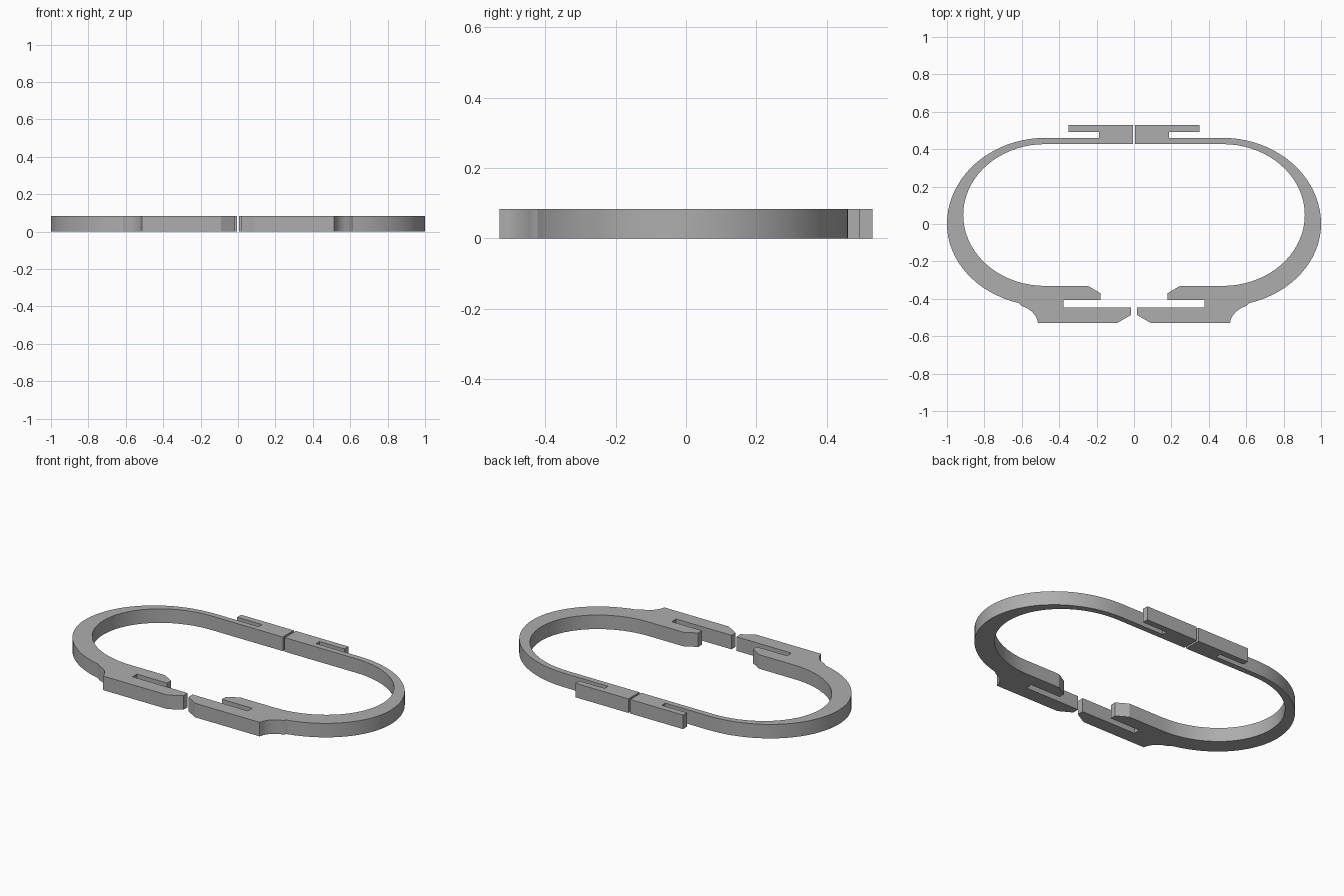
import bpy, bmesh, math

old = bpy.data.objects.get("Cube")
if old:
    bpy.data.objects.remove(old)

HEIGHT = 0.083

grey = bpy.data.materials.new("plain grey")
grey.use_nodes = True
color = (0.42, 0.42, 0.42, 1)
grey.diffuse_color = color
grey.node_tree.nodes["Principled BSDF"].inputs["Base Color"].default_value = color


def arc(cx, cy, rx, ry, start, end, steps):
    """Points along an elliptical arc, angles in degrees."""
    points = []
    for i in range(steps + 1):
        a = math.radians(start + (end - start) * i / steps)
        points.append((cx + rx * math.cos(a), cy + ry * math.sin(a)))
    return points


def half_outline():
    # back clip: flat joint face, hooked tab and slot
    back_clip = [(0.006, 0.427), (0.006, 0.53), (0.351, 0.53),
                 (0.351, 0.493), (0.187, 0.493), (0.187, 0.461)]
    # outer side of the bow, then the concave fillet into the front clip
    outer = arc(0.47, 0, 0.53, 0.461, 90, 0, 20)
    outer += arc(0.47, 0, 0.53, 0.44, 0, -74, 16)[1:]
    fillet = arc(0.645, -0.54, 0.132, 0.108, 110, 174, 6)
    # front clip: chamfered lower jaw, slot, chamfered upper jaw
    front_clip = [(0.513, -0.53), (0.091, -0.53), (0.016, -0.487),
                  (0.016, -0.447), (0.377, -0.447), (0.377, -0.406),
                  (0.179, -0.406), (0.179, -0.37), (0.246, -0.331)]
    # inner side of the bow
    inner = arc(0.475, 0.048, 0.438, 0.379, -90, 90, 36)
    return back_clip + outer + fillet + front_clip + inner


def extrude_outline(name, points):
    bm = bmesh.new()
    face = bm.faces.new([bm.verts.new((x, y, 0)) for x, y in points])
    result = bmesh.ops.extrude_face_region(bm, geom=[face])
    top = [v for v in result["geom"] if isinstance(v, bmesh.types.BMVert)]
    bmesh.ops.translate(bm, verts=top, vec=(0, 0, HEIGHT))
    bmesh.ops.recalc_face_normals(bm, faces=bm.faces)
    mesh = bpy.data.meshes.new(name)
    bm.to_mesh(mesh)
    bm.free()
    mesh.materials.append(grey)
    obj = bpy.data.objects.new(name, mesh)
    bpy.context.collection.objects.link(obj)
    bpy.ops.object.select_all(action="DESELECT")
    obj.select_set(True)
    bpy.context.view_layer.objects.active = obj
    bpy.ops.object.shade_smooth_by_angle(angle=math.radians(25))


# two mirrored halves of the ring
for name, side in (("left_half_ring", 1), ("right_half_ring", -1)):
    extrude_outline(name, [(side * x, y) for x, y in half_outline()])
